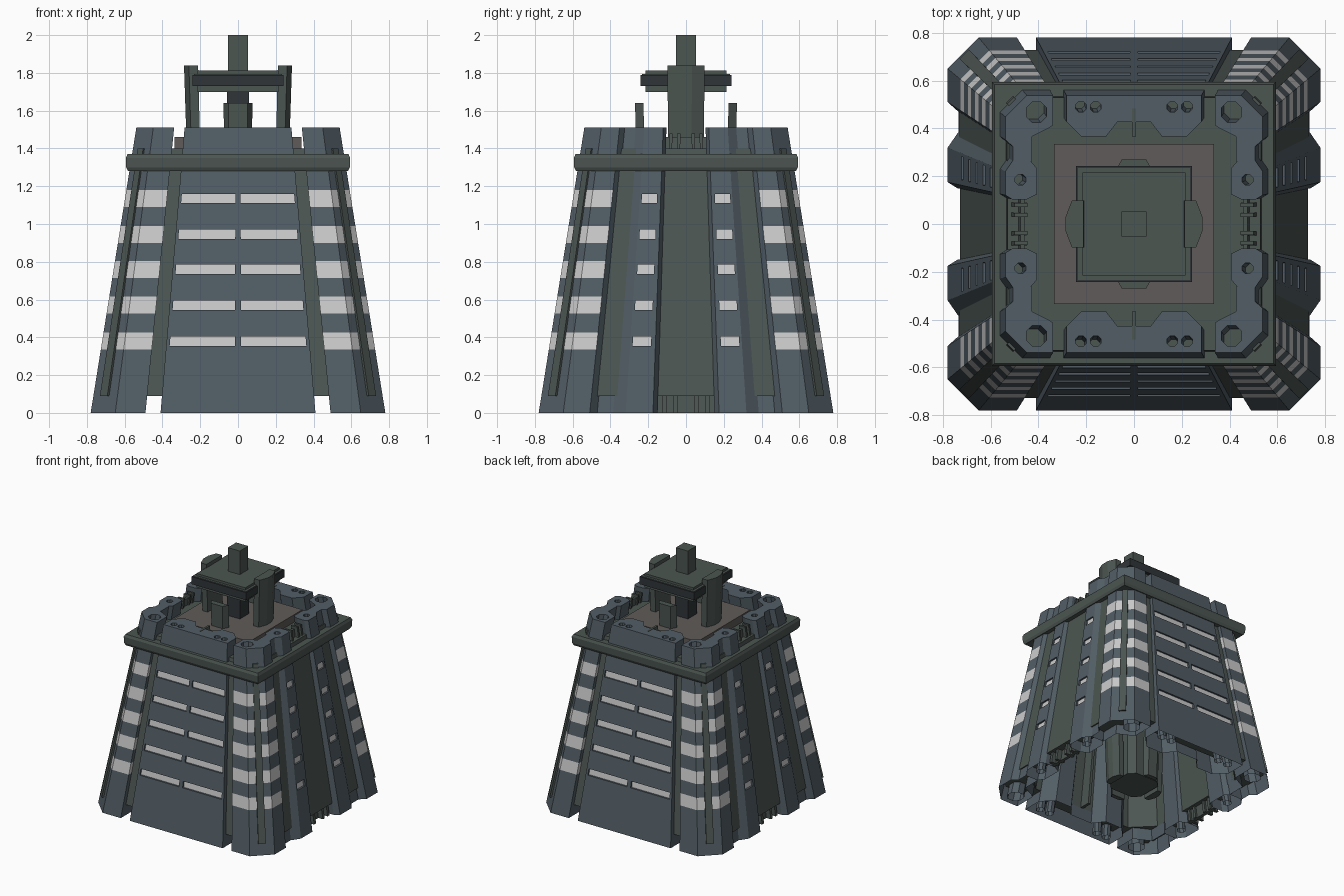
import bpy, bmesh
from math import cos, sin, pi

if "Cube" in bpy.data.objects:
    bpy.data.objects.remove(bpy.data.objects["Cube"])

def mat(name, r, g, b):
    m = bpy.data.materials.new(name)
    m.diffuse_color = (r, g, b, 1)
    m.use_nodes = True
    m.node_tree.nodes["Principled BSDF"].inputs["Base Color"].default_value = m.diffuse_color
    return m

BLUE = mat("blue_grey", 0.083, 0.11, 0.13)
GREEN = mat("green_grey", 0.072, 0.092, 0.083)
LIGHT = mat("light_grey", 0.55, 0.54, 0.53)
BROWN = mat("brown_grey", 0.115, 0.105, 0.1)
DARK = mat("dark_grey", 0.03, 0.036, 0.04)

ROWS = [0.38, 0.57, 0.76, 0.945, 1.135]     # window rows and stripe rows
TOP = 1.51
K = 0.69                                    # plan scale at the top

def taper(z):
    return 1 - 0.2053 * z

def straight(z):
    return 1

def lean(z):
    return 1 + 0.12 * (z - 1.51)

def prisms(name, parts, mats=(), s=taper, stripes=()):
    """Stacks of scaled plan polygons; parts = [(polygon, heights)]."""
    bm = bmesh.new()
    for poly, zs in parts:
        n = len(poly)
        rings = [[bm.verts.new((x * s(z), y * s(z), z)) for x, y in poly] for z in zs]
        bm.faces.new(rings[0])
        bm.faces.new(rings[-1])
        for k in range(len(zs) - 1):
            for i in range(n):
                j = (i + 1) % n
                f = bm.faces.new((rings[k][i], rings[k][j], rings[k + 1][j], rings[k + 1][i]))
                if k % 2 and i in stripes:
                    f.material_index = 1
    bmesh.ops.recalc_face_normals(bm, faces=bm.faces)
    me = bpy.data.meshes.new(name)
    bm.to_mesh(me)
    bm.free()
    for m in mats:
        me.materials.append(m)
    ob = bpy.data.objects.new(name, me)
    bpy.context.collection.objects.link(ob)
    return ob

def cut(ob, parts, s=taper):
    cutter = prisms("cutter", parts, s=s)
    mod = ob.modifiers.new("cut", 'BOOLEAN')
    mod.operation, mod.solver, mod.object = 'DIFFERENCE', 'EXACT', cutter
    dg = bpy.context.evaluated_depsgraph_get()
    me = bpy.data.meshes.new_from_object(ob.evaluated_get(dg))
    ob.modifiers.clear()
    ob.data = me
    bpy.data.objects.remove(cutter)

def open_bottom(ob):
    bm = bmesh.new()
    bm.from_mesh(ob.data)
    floor = [f for f in bm.faces if all(abs(v.co.z) < 1e-4 for v in f.verts)]
    bmesh.ops.delete(bm, geom=floor, context='FACES')
    bm.to_mesh(ob.data)
    bm.free()

def mir(poly, sx, sy):
    return [(x * sx, y * sy) for x, y in poly]

def rect(x0, x1, y0, y1):
    return [(x0, y0), (x1, y0), (x1, y1), (x0, y1)]

def octagon(x, y, r):
    return [(x + r * cos(pi * (i + .5) / 4), y + r * sin(pi * (i + .5) / 4)) for i in range(8)]

def sq(h, c=0.0):
    if not c:
        return rect(-h, h, -h, h)
    return [(h, -h + c), (h, h - c), (h - c, h), (c - h, h),
            (-h, h - c), (-h, c - h), (c - h, -h), (h - c, -h)]

def holes(points, r):
    return [(octagon(x / K, y / K, r / K), (-0.1, 1.6)) for x, y in points]

# striped corner pillars (open shells) with a green rail on each chamfer
corner = [(.49, .60), (.49, .78), (.65, .78), (.78, .65), (.78, .51), (.735, .47),
          (.735, .38), (.62, .38), (.62, .53), (.52, .58)]
levels = [0] + [z + d for z in ROWS for d in (-.045, .045)] + [TOP]
rail = [(.745, .705), (.705, .745), (.66, .70), (.70, .66)]
for sx in (1, -1):
    for sy in (1, -1):
        ob = prisms("corner_pillar", [(mir(corner, sx, sy), levels)], (BLUE, LIGHT),
                    stripes=(0, 1, 2, 3))
        cut(ob, holes([(.408 * sx, .468 * sy)], .046))
        open_bottom(ob)
        prisms("corner_rail", [(mir(rail, sx, sy), (.09, 1.40))], (GREEN,))

# front and back panels with recessed windows
half = [(.10, .62), (.17, .53), (.32, .53), (.41, .62), (.41, .78)]
panel = half + [(-x, y) for x, y in reversed(half)]
for sy in (1, -1):
    ob = prisms("wall_panel", [(mir(panel, 1, sy), (0, TOP))], (BLUE,))
    slots, panes = [], []
    for z in ROWS:
        for sx in (1, -1):
            zz = (z - .025, z + .025)
            slots.append((mir(rect(.018, .39, .762, .82), sx, sy), zz))
            panes.append((mir(rect(.018, .39, .75, .764), sx, sy), zz))
    cut(ob, slots + holes([(x * sx, .49 * sy) for x in (.16, .222) for sx in (1, -1)], .024))
    open_bottom(ob)
    prisms("wall_windows", panes, (LIGHT,))
    prisms("panel_fin", [(mir(rect(-.012, .012, .53, .70), 1, sy), (.09, 1.512))], (GREEN,))

# side ribs with small windows
rib = [(.78, .175), (.78, .32), (.735, .385), (.63, .385), (.59, .34), (.59, .18), (.65, .15), (.74, .15)]
for sx in (1, -1):
    for sy in (1, -1):
        ob = prisms("side_rib", [(mir(rib, sx, sy), (0, TOP))], (BLUE,))
        slots = [(mir(rect(.762, .82, .20, .305), sx, sy), (z - .025, z + .025)) for z in ROWS]
        panes = [(mir(rect(.75, .764, .20, .305), sx, sy), (z - .025, z + .025)) for z in ROWS]
        cut(ob, slots + holes([(.475 * sx, .185 * sy)], .024))
        open_bottom(ob)
        prisms("rib_windows", panes, (LIGHT,))
        # green strip between corner and rib
        prisms("side_strip", [(mir(rect(.70, .745, .37, .52), sx, sy), (.09, 1.40))], (GREEN,))
    bars = [(mir(rect(.64, .72, y - .012, y + .012), sx, 1), (0, 1.48))
            for y in (-.115, -.055, .055, .115)]
    bars.append((mir(rect(.655, .68, -.15, .15), sx, 1), (0, 1.46)))
    prisms("side_bars", bars, (GREEN,))

# hollow green inner wall
wall = prisms("inner_wall", [(sq(.742, .085), (.09, 1.40))], (GREEN,))
cut(wall, [(sq(.62, .16), (-.1, 1.6))])

# trim ledge around the top, and the roof deck
ledge = {1.28: .582, 1.30: .592, 1.35: .594, 1.37: .585}
prisms("trim_ledge", [(sq(1), tuple(ledge))], (GREEN,), s=ledge.get)
prisms("roof_floor", [(sq(.47), (1.36, 1.40))], (GREEN,), s=straight)
prisms("roof_deck", [(sq(.335), (1.38, 1.46))], (BROWN,), s=straight)

# leaning fins around the mast, running down inside the hollow tower
side_fin = [(.275, -.03), (.275, .03), (.25, .095), (.203, .095), (.203, -.095), (.25, -.095)]
end_fin = [(-.075, .222), (.075, .222), (.05, .266), (-.05, .266)]
for d in (1, -1):
    prisms("side_fin", [(mir(side_fin, d, 1), (0, 1.84))], (GREEN,), s=lean)
    prisms("end_fin", [(mir(end_fin, 1, d), (0, 1.64))], (GREEN,), s=lean)

# central column, platform and mast
prisms("lower_core", [(sq(.15, .05), (.02, 1.36))], (GREEN,), s=straight)
prisms("column", [(sq(.057), (1.46, 1.70))], (DARK,), s=straight)
prisms("platform_base", [(sq(.215), (1.70, 1.735))], (GREEN,), s=straight)
prisms("platform_rim", [(sq(.242), (1.73, 1.79))], (DARK,), s=straight)
prisms("platform_rim_cap", [(sq(.234), (1.78, 1.794))], (GREEN,), s=straight)
prisms("platform_top", [(sq(.215), (1.78, 1.812))], (GREEN,), s=straight)
prisms("mast", [(sq(.053), (1.80, 2.0))], (GREEN,), s=straight)
